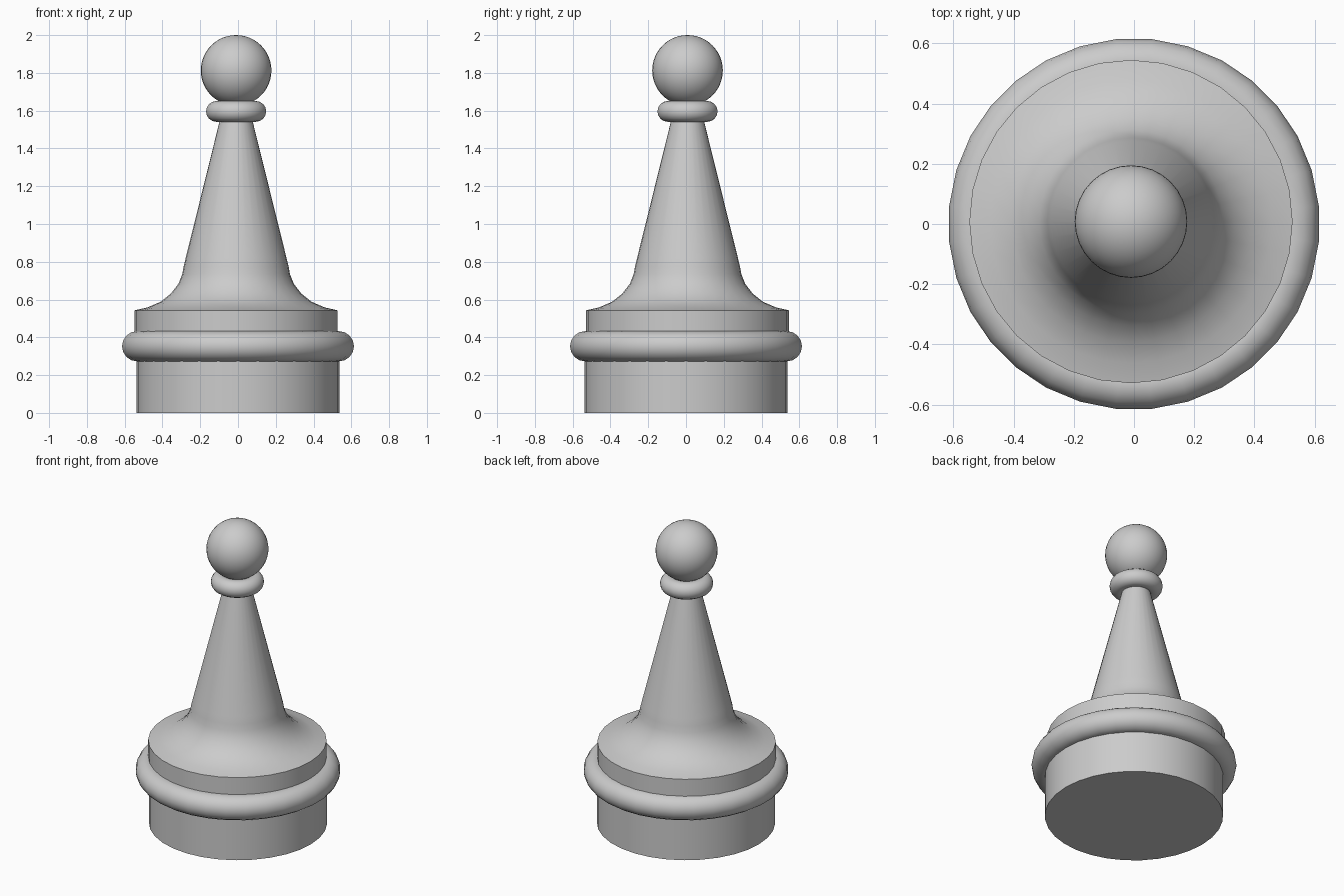
import bpy
import math

if "Cube" in bpy.data.objects:
    bpy.data.objects.remove(bpy.data.objects["Cube"], do_unlink=True)

GREY = 0.6
mat = bpy.data.materials.new("plain grey")
mat.use_nodes = True
mat.diffuse_color = (GREY, GREY, GREY, 1)
mat.node_tree.nodes["Principled BSDF"].inputs["Base Color"].default_value = (GREY, GREY, GREY, 1)

SIDES = 32
UPPER = (-0.01, 0.008)   # the turned upper part sits slightly off the base axis


def finish(name, angle=40):
    obj = bpy.context.object
    obj.name = name
    obj.data.materials.clear()
    obj.data.materials.append(mat)
    bpy.ops.object.shade_smooth_by_angle(angle=math.radians(angle))
    return obj


def ring(name, x, y, z, major, minor):
    bpy.ops.mesh.primitive_torus_add(
        location=(x, y, z), rotation=(0, 0, math.pi / SIDES),
        major_radius=major, minor_radius=minor,
        major_segments=SIDES, minor_segments=16)
    finish(name, 60)


def lathe(name, x, y, profile):
    verts, faces = [], []
    for r, z in profile:
        for i in range(SIDES):
            a = math.tau * i / SIDES
            verts.append((r * math.cos(a), r * math.sin(a), z))
    for k in range(len(profile) - 1):
        for i in range(SIDES):
            j = (i + 1) % SIDES
            low, high = k * SIDES, (k + 1) * SIDES
            faces.append((low + i, low + j, high + j, high + i))
    faces.append(tuple(reversed(range(SIDES))))
    faces.append(tuple(range(len(verts) - SIDES, len(verts))))
    mesh = bpy.data.meshes.new(name)
    mesh.from_pydata(verts, [], faces)
    obj = bpy.data.objects.new(name, mesh)
    obj.location = (x, y, 0)
    bpy.context.collection.objects.link(obj)
    bpy.ops.object.select_all(action="DESELECT")
    obj.select_set(True)
    bpy.context.view_layer.objects.active = obj
    finish(name)


# Base drum and the thick ring around it
lathe("base_drum", 0, 0, [(0.537, 0), (0.537, 0.35)])
ring("base_ring", 0, 0, 0.353, 0.537, 0.08)

# Collar, flared foot and tapered stem in one turned profile
lathe("flared_stem", *UPPER, [
    (0.537, 0.36), (0.537, 0.543), (0.47, 0.558), (0.40, 0.588),
    (0.345, 0.632), (0.305, 0.684), (0.285, 0.735), (0.278, 0.775),
    (0.267, 0.82), (0.086, 1.55), (0.07, 1.62)])

# Neck ring and ball finial
ring("neck_ring", *UPPER, 1.596, 0.105, 0.055)
bpy.ops.mesh.primitive_uv_sphere_add(
    segments=SIDES, ring_count=24, radius=0.187, location=(*UPPER, 1.813))
finish("ball_finial", 60)
